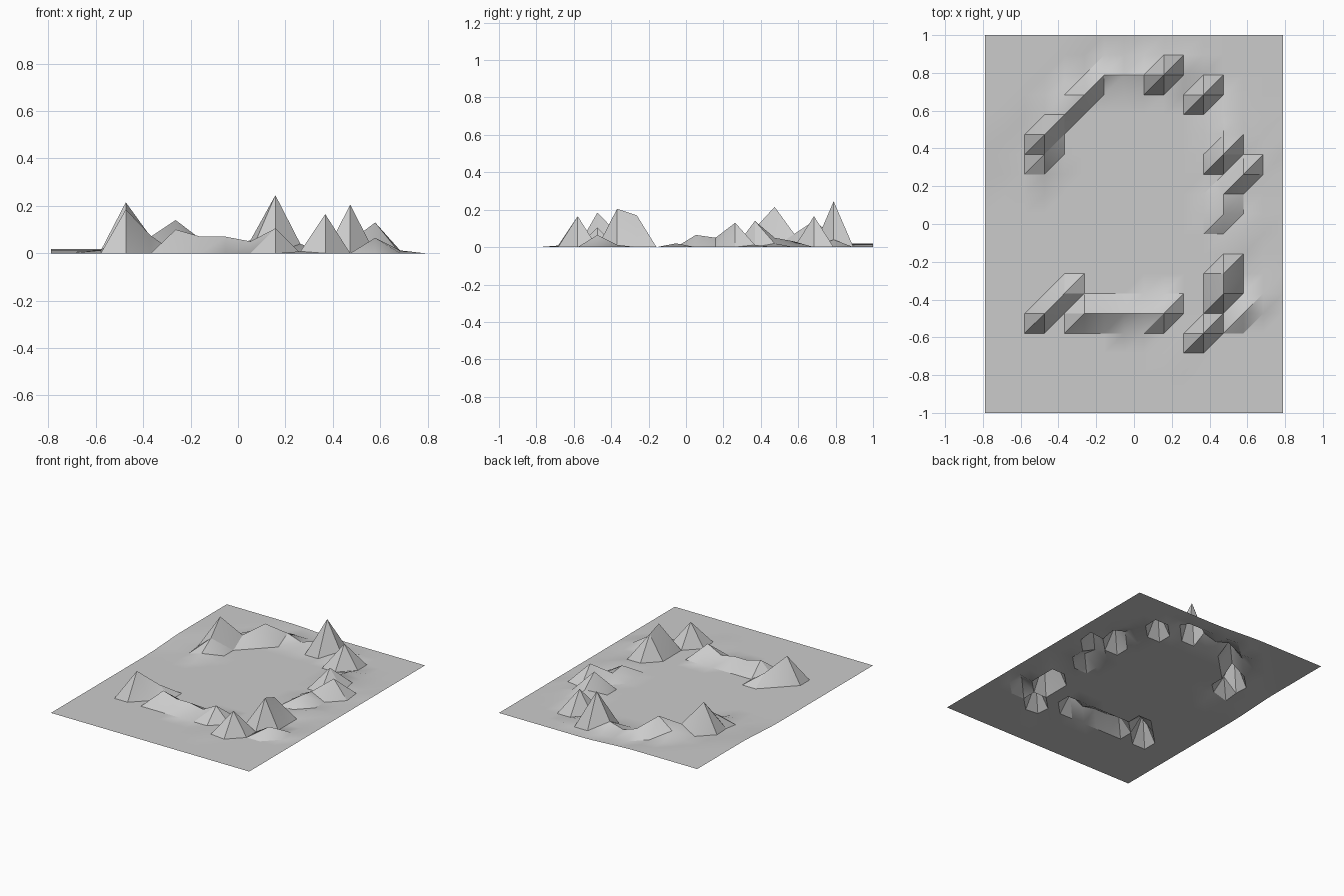
import bpy, bmesh, math

if "Cube" in bpy.data.objects:
    bpy.data.objects.remove(bpy.data.objects["Cube"])

STEP = 2 / 19
COLS, ROWS = 16, 20
X0, Y0 = -7.5 * STEP, -1.0

# ring of peaks: (column, row) -> height
PEAKS = {
    # back side
    (9, 17): .245, (8, 17): .055, (7, 17): .025, (10, 17): .04, (11, 16): .165,
    # right side
    (12, 14): .05, (13, 14): .02, (12, 13): .14, (13, 12): .13,
    (12, 11): .05, (12, 10): .065, (13, 9): .02,
    (12, 7): .17, (12, 6): .205, (13, 5): .065,
    # front side
    (11, 4): .165, (9, 5): .105, (8, 5): .05, (7, 5): .07, (6, 5): .07,
    (5, 5): .10, (4, 6): .075, (3, 5): .185,
    # left side
    (3, 14): .215, (3, 13): .10, (3, 12): .03, (4, 15): .07,
    (4, 16): .06, (5, 16): .14, (6, 17): .06,
    # low foothills
    (10, 3): .008, (14, 6): .012, (14, 13): .012, (2, 13): .012, (12, 15): .03,
}


def height(i, j):
    # gentle rise towards the back left corner
    x, y = X0 + i * STEP, Y0 + j * STEP
    t = min(1, max(0, (y - x - .85) / .45))
    return max(PEAKS.get((i, j), 0), .018 * t * t * (3 - 2 * t))


# terrain sheet, triangulated along one diagonal
bm = bmesh.new()
grid = [[bm.verts.new((X0 + i * STEP, Y0 + j * STEP, height(i, j)))
         for i in range(COLS)] for j in range(ROWS)]
for j in range(ROWS - 1):
    for i in range(COLS - 1):
        a, b = grid[j][i], grid[j][i + 1]
        c, d = grid[j + 1][i + 1], grid[j + 1][i]
        bm.faces.new((a, b, c))
        bm.faces.new((a, c, d))
mesh = bpy.data.meshes.new("mountain_terrain")
bm.to_mesh(mesh)
bm.free()
terrain = bpy.data.objects.new("mountain_terrain", mesh)
bpy.context.collection.objects.link(terrain)

# soft ground, crisp peaks
bpy.context.view_layer.objects.active = terrain
terrain.select_set(True)
bpy.ops.object.shade_smooth_by_angle(angle=math.radians(30))
